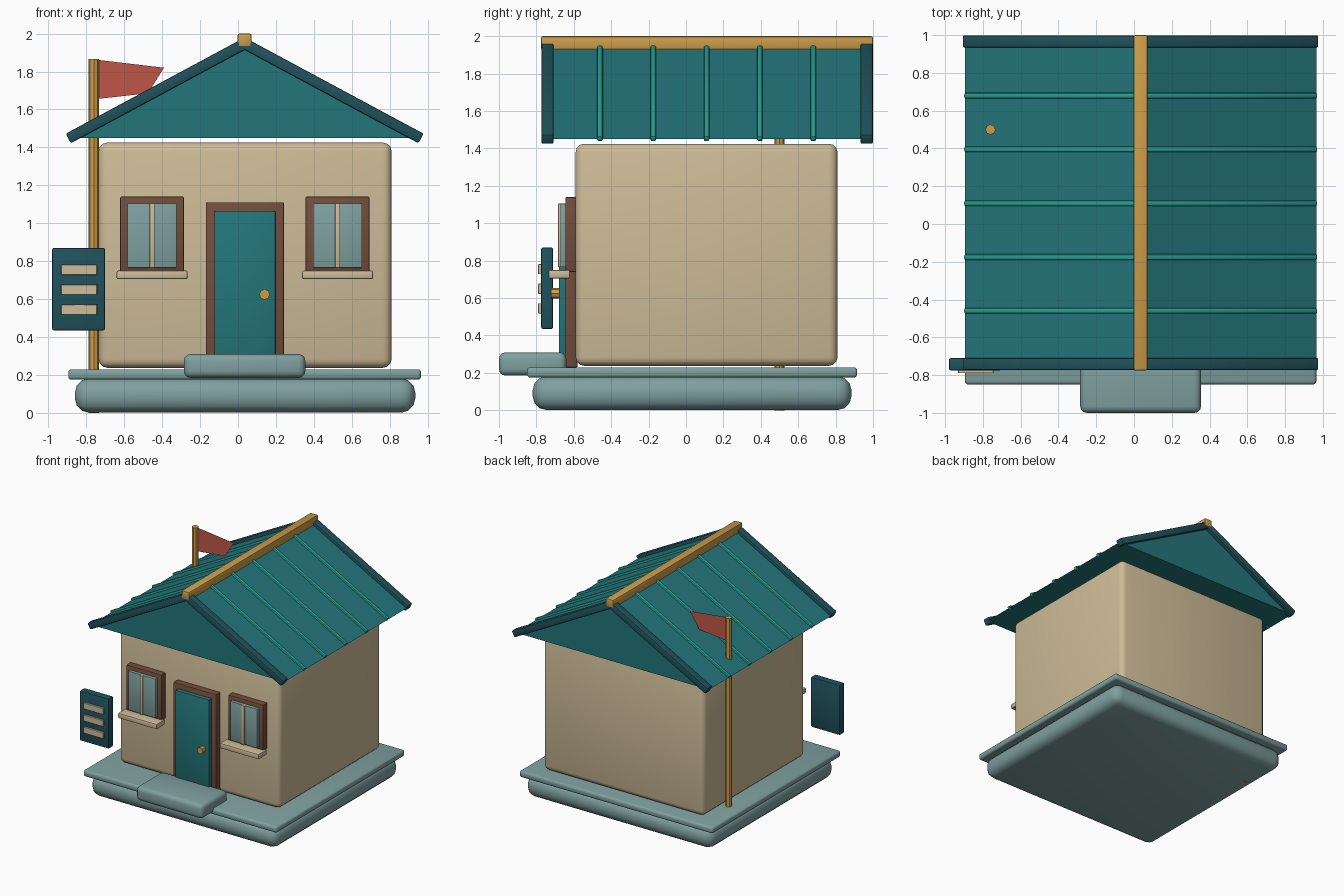
import bpy, bmesh, math
from mathutils import Matrix, Vector

if "Cube" in bpy.data.objects:
    bpy.data.objects.remove(bpy.data.objects["Cube"])


def material(name, rgb):
    lin = [((c / 255 + 0.055) / 1.055) ** 2.4 for c in rgb]
    m = bpy.data.materials.new(name)
    m.diffuse_color = (*lin, 1)
    m.use_nodes = True
    m.node_tree.nodes["Principled BSDF"].inputs["Base Color"].default_value = m.diffuse_color
    return m


BEIGE = material("beige plaster", (206, 188, 152))
TEAL = material("teal", (35, 118, 122))
DARK = material("dark teal", (32, 82, 92))
RIB = material("bright teal", (40, 160, 150))
GOLD = material("gold", (205, 157, 75))
STONE = material("blue grey stone", (128, 160, 160))
BROWN = material("brown wood", (114, 78, 60))
RED = material("red cloth", (192, 86, 70))
CX = 0.035   # the house's mirror line


def finish(name, bm, mat, smooth=True):
    bmesh.ops.recalc_face_normals(bm, faces=bm.faces)
    me = bpy.data.meshes.new(name)
    bm.to_mesh(me)
    bm.free()
    me.materials.append(mat)
    ob = bpy.data.objects.new(name, me)
    bpy.context.collection.objects.link(ob)
    if smooth:
        bpy.ops.object.select_all(action='DESELECT')
        ob.select_set(True)
        bpy.context.view_layer.objects.active = ob
        bpy.ops.object.shade_smooth_by_angle(angle=math.radians(40))
    return ob


def box(name, mat, x, y, z, bevel=0.006, segs=2, turn=0):
    """Bevelled box from (min, max) ranges, turned about y through its centre."""
    bm = bmesh.new()
    bmesh.ops.create_cube(bm, size=1)
    bmesh.ops.scale(bm, vec=(x[1] - x[0], y[1] - y[0], z[1] - z[0]), verts=bm.verts)
    if bevel:
        bmesh.ops.bevel(bm, geom=bm.edges[:], offset=bevel, segments=segs,
                        profile=0.5, affect='EDGES')
    ob = finish(name, bm, mat)
    ob.location = (sum(x) / 2, sum(y) / 2, sum(z) / 2)
    ob.rotation_euler.y = turn
    return ob


def cylinder(name, mat, r, length, centre, along_y=False):
    bm = bmesh.new()
    bmesh.ops.create_cone(bm, cap_ends=True, segments=8, radius1=r, radius2=r, depth=length)
    rot = Matrix.Rotation(math.pi / 2, 4, 'X') if along_y else Matrix()
    bmesh.ops.transform(bm, matrix=Matrix.Translation(centre) @ rot, verts=bm.verts)
    return finish(name, bm, mat, False)


# Plinth, slab, walls and doorstep
box("plinth", STONE, (-0.86, 0.935), (-0.82, 0.885), (0.001, 0.182), 0.075, 3)
box("slab", STONE, (-0.895, 0.965), (-0.85, 0.915), (0.175, 0.23), 0.018, 3)
box("walls", BEIGE, (-0.735, 0.81), (-0.59, 0.81), (0.238, 1.425), 0.045, 3)
box("doorstep", STONE, (-0.285, 0.355), (-1.0, -0.64), (0.185, 0.31), 0.035, 3)

# Door
box("door_frame", BROWN, (-0.17, 0.242), (-0.645, -0.58), (0.23, 1.11))
box("door", TEAL, (-0.125, 0.197), (-0.68, -0.63), (0.25, 1.065))
cylinder("door_knob", GOLD, 0.028, 0.05, (0.14, -0.697, 0.625), True)

# Windows, one each side of the door
for side, c in (("left", CX - 0.488), ("right", CX + 0.49)):
    box(side + "_window_frame", BROWN, (c - 0.168, c + 0.168), (-0.645, -0.58), (0.74, 1.14))
    box(side + "_window_glass", STONE, (c - 0.13, c + 0.13), (-0.672, -0.63), (0.765, 1.105), 0.004)
    box(side + "_window_bar", BEIGE, (c - 0.013, c + 0.013), (-0.684, -0.64), (0.765, 1.105), 0.004)
    box(side + "_window_sill", BEIGE, (c - 0.187, c + 0.187), (-0.735, -0.62), (0.705, 0.75), 0.008)

# Roof prism
HALF, EAVE, APEX = 0.93, 1.45, 1.95
bm = bmesh.new()
tri = [bm.verts.new((CX + x, -0.74, z)) for x, z in ((-HALF, EAVE), (HALF, EAVE), (0, APEX))]
face = bm.faces.new(tri)
ext = bmesh.ops.extrude_face_region(bm, geom=[face], use_keep_orig=True)
bmesh.ops.translate(bm, vec=(0, 1.705, 0),
                    verts=[v for v in ext["geom"] if isinstance(v, bmesh.types.BMVert)])
finish("roof", bm, TEAL, False)

# Sloping parts: gable boards and seam ribs
pitch = math.atan2(APEX - EAVE, HALF)
slope = math.hypot(HALF, APEX - EAVE)


def sloped(name, mat, sign, y, width, thick, bevel, drop):
    mx, mz = CX + sign * HALF / 2, (EAVE + APEX) / 2 - drop
    return box(name, mat, (mx - slope / 2, mx + slope / 2), (y - width / 2, y + width / 2),
               (mz - thick / 2, mz + thick / 2), bevel, 2, sign * pitch)


for side, sign in (("left", -1), ("right", 1)):
    for end, y in (("front", -0.741), ("back", 0.966)):
        sloped(f"{end}_{side}_gable_board", DARK, sign, y, 0.065, 0.057, 0.008, 0.003)
    for i in range(5):
        sloped(f"{side}_roof_rib_{i + 1}", RIB, sign, -0.46 + i * 0.285, 0.03, 0.034, 0.01, 0)
box("ridge_beam", GOLD, (CX - 0.037, CX + 0.037), (-0.775, 1.0), (1.927, 2.0), 0.01)

# Flag pole and flag
cylinder("flag_pole", GOLD, 0.027, 1.865, (-0.76, 0.5, 0.9325))
bm = bmesh.new()
bm.faces.new([bm.verts.new((x, 0.5, z)) for x, z in
              ((-0.745, 1.655), (-0.475, 1.685), (-0.39, 1.82), (-0.745, 1.862))])
finish("flag", bm, RED, False)

# Notice board with three blank strips
box("notice_board", DARK, (-0.98, -0.70), (-0.775, -0.71), (0.435, 0.87), 0.01)
for i in range(3):
    z = 0.545 + i * 0.105
    box(f"notice_strip_{i + 1}", BEIGE, (-0.932, -0.744), (-0.79, -0.765), (z - 0.027, z + 0.027), 0.002, 1)
